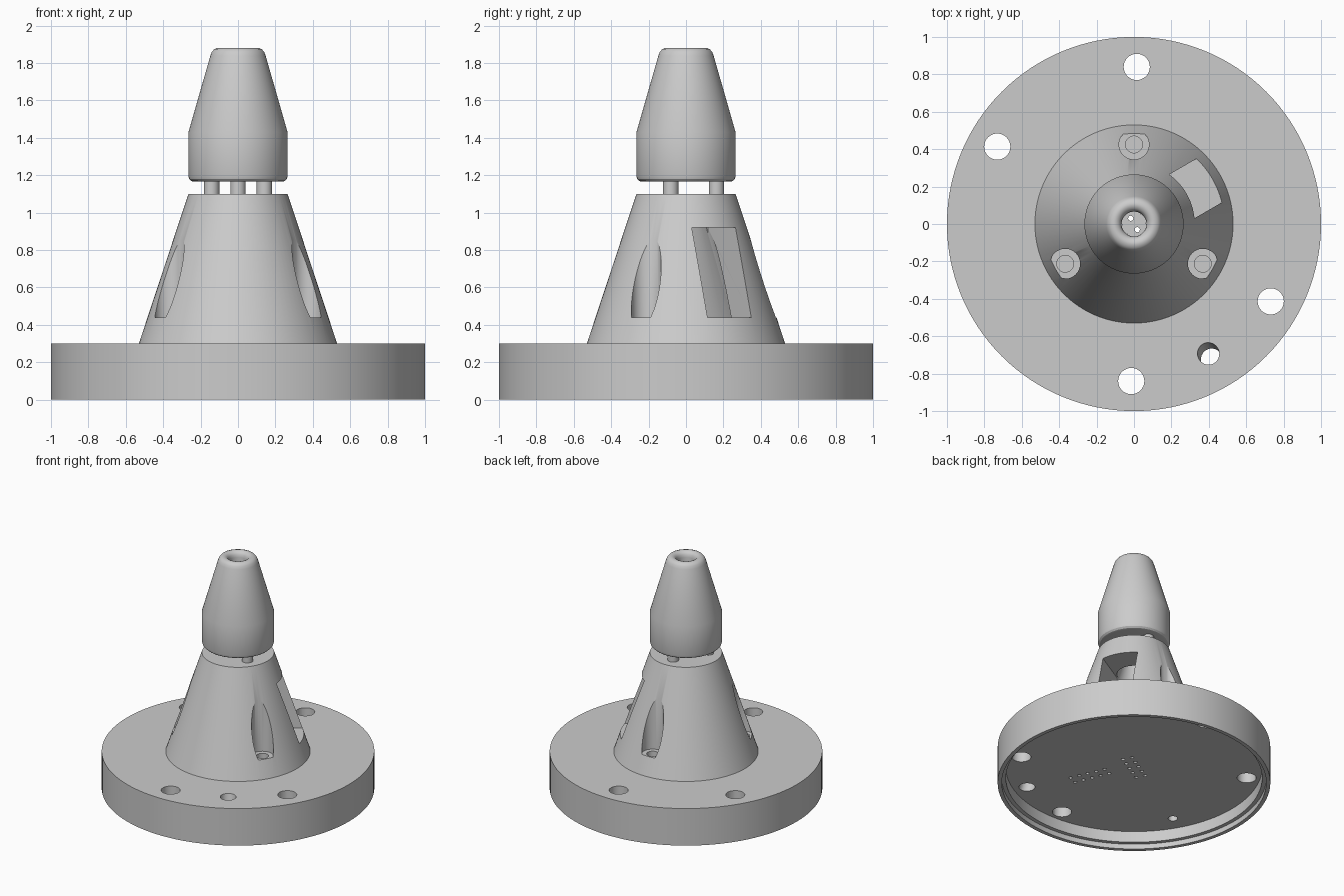
import bpy, bmesh
from math import sin, cos, pi, radians
from mathutils import Vector, Matrix

if "Cube" in bpy.data.objects:
    bpy.data.objects.remove(bpy.data.objects["Cube"])

grey = bpy.data.materials.new("plain_grey")
grey.use_nodes = True
GREY = (0.6, 0.6, 0.6, 1)
grey.diffuse_color = GREY
grey.node_tree.nodes["Principled BSDF"].inputs["Base Color"].default_value = GREY


def make_object(name, bm):
    bmesh.ops.recalc_face_normals(bm, faces=bm.faces)
    mesh = bpy.data.meshes.new(name)
    bm.to_mesh(mesh)
    bm.free()
    mesh.materials.append(grey)
    ob = bpy.data.objects.new(name, mesh)
    bpy.context.collection.objects.link(ob)
    return ob


def lathe(name, profile, segments=96):
    """Spin a closed (radius, z) profile; points on the axis become poles."""
    bm = bmesh.new()
    rings = []
    for r, z in profile:
        if r == 0:
            rings.append([bm.verts.new((0, 0, z))] * segments)
        else:
            rings.append([bm.verts.new((r * cos(2 * pi * i / segments),
                                        r * sin(2 * pi * i / segments), z))
                          for i in range(segments)])
    for a, b in zip(rings, rings[1:] + rings[:1]):
        for i in range(segments):
            j = (i + 1) % segments
            corners = list(dict.fromkeys((a[i], a[j], b[j], b[i])))
            if len(corners) > 2:
                bm.faces.new(corners)
    return make_object(name, bm)


def add_rod(bm, start, end, radius, segments=32):
    """Cylinder between two points."""
    start, end = Vector(start), Vector(end)
    axis = end - start
    turn = Vector((0, 0, 1)).rotation_difference(axis).to_matrix().to_4x4()
    bmesh.ops.create_cone(bm, cap_ends=True, segments=segments,
                          radius1=radius, radius2=radius, depth=axis.length,
                          matrix=Matrix.Translation((start + end) / 2) @ turn)


def cut(target, bm):
    """Subtract the solids in bm from the target."""
    cutter = make_object("cutter", bm)
    cutter.hide_render = True
    mod = target.modifiers.new("cut", "BOOLEAN")
    mod.operation, mod.solver, mod.object = "DIFFERENCE", "EXACT", cutter
    bpy.context.view_layer.objects.active = target
    bpy.ops.object.modifier_apply(modifier=mod.name)
    bpy.data.objects.remove(cutter)


def polar(radius, degrees, z):
    a = radians(degrees)
    return Vector((radius * cos(a), radius * sin(a), z))


BOLT_ANGLES = (90, 210, 330)
FLOOR, DECK, CONE_TOP = 0.13, 0.30, 1.10

# Base flange with a stepped recess underneath
base = lathe("base_flange", [(0, FLOOR), (0.94, FLOOR), (0.94, 0.04), (0.97, 0.04),
                             (0.97, 0), (1, 0), (1, DECK), (0, DECK)], 128)

# Flange holes: four straight, one slanted, one blind from below
bm = bmesh.new()
for angle in (89, 150.5, 269, 330.5):
    add_rod(bm, polar(0.84, angle, 0), polar(0.84, angle, 0.4), 0.07)
add_rod(bm, (0.425, -0.74, 0.05), (0.39, -0.68, 0.37), 0.058)
add_rod(bm, (-0.70, -0.39, 0.05), (-0.70, -0.39, 0.22), 0.035)
# Two double rows of pin holes
for centre, angle in (((0, 0), 30), ((0.17, -0.30), 113)):
    along, across = polar(0.07, angle, 0), polar(0.035, angle + 90, 0)
    for side in (-1, 1):
        for step in range(-2, 3):
            p = Vector((*centre, 0)) + along * step + across * side
            add_rod(bm, p + Vector((0, 0, 0.05)), p + Vector((0, 0, 0.4)), 0.014, 12)
cut(base, bm)

# Hollow cone body
cone = lathe("cone_body", [(0.33, DECK), (0.53, DECK), (0.265, CONE_TOP), (0.066, CONE_TOP)])

# Bolt pockets and side window
bm = bmesh.new()
for angle in BOLT_ANGLES:
    add_rod(bm, polar(0.425, angle, 0.44), polar(0.425, angle, 1.2), 0.08, 48)
window = Matrix.Rotation(radians(30), 4, "Z") @ Matrix.Translation((0.38, 0, 0.68))
bmesh.ops.create_cube(bm, size=1, matrix=window @ Matrix.Diagonal((0.76, 0.27, 0.48, 1)))
cut(cone, bm)

# Bolt holes in the pocket floors
bm = bmesh.new()
for angle in BOLT_ANGLES:
    add_rod(bm, polar(0.425, angle, 0.34), polar(0.425, angle, 0.5), 0.045)
cut(cone, bm)

# Spacer pins between cone and nose
pins = []
for i, angle in enumerate(BOLT_ANGLES):
    bm = bmesh.new()
    add_rod(bm, polar(0.163, angle, 1.05), polar(0.163, angle, 1.2), 0.041)
    pins.append(make_object(f"spacer_pin_{i + 1}", bm))

# Nose with rounded rims and a central bore
nose = lathe("nose", [(0.066, 1.165), (0.235, 1.165), (0.25, 1.169), (0.261, 1.18),
                      (0.265, 1.195), (0.265, 1.43), (0.148, 1.838), (0.14, 1.859),
                      (0.127, 1.874), (0.11, 1.88), (0.098, 1.88), (0.082, 1.873),
                      (0.07, 1.857), (0.066, 1.835)])

# Smooth shading with sharp edges kept
bpy.ops.object.select_all(action="DESELECT")
for ob in [base, cone, nose] + pins:
    ob.select_set(True)
bpy.context.view_layer.objects.active = base
bpy.ops.object.shade_smooth_by_angle(angle=radians(30))
